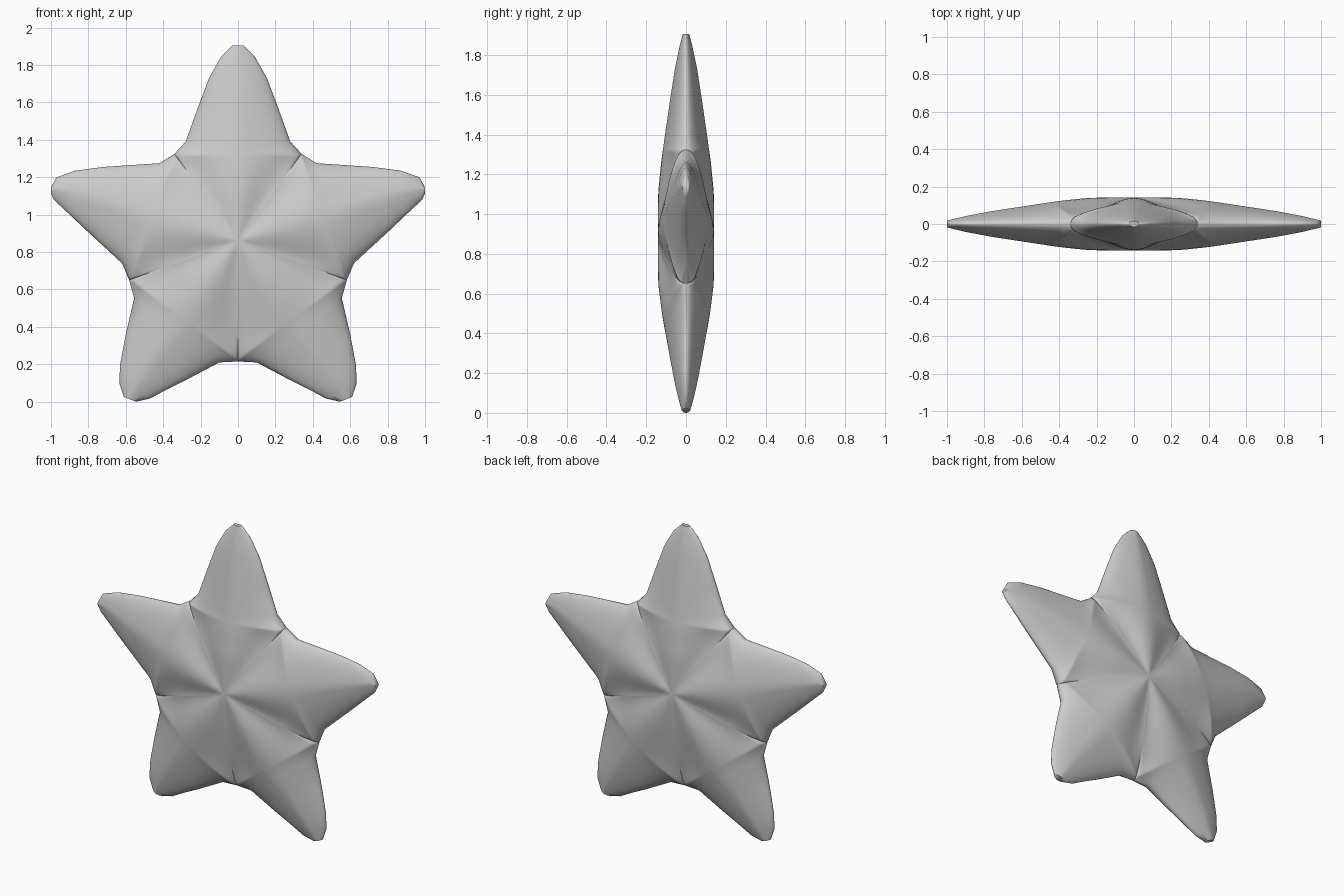
import bpy, bmesh, math

if "Cube" in bpy.data.objects:
    bpy.data.objects.remove(bpy.data.objects["Cube"])

CZ = 0.86       # height of the star's centre
DEPTH = 0.142   # half thickness at the centre
COLS = 20       # samples across each arm
BODY = 12       # rows from the centre to the valleys

# outline of each arm from valley to tip: (one side, other side)
top_side = [(0.34, 1.325), (0.28, 1.39), (0.215, 1.57), (0.155, 1.73), (0.09, 1.845), (0.03, 1.905)]
right_arm = ([(0.34, 1.325), (0.42, 1.275), (0.72, 1.255), (0.87, 1.235), (0.97, 1.20), (0.998, 1.15)],
             [(0.582, 0.65), (0.62, 0.74), (0.81, 0.915), (0.91, 1.01), (0.985, 1.08), (1.0, 1.115)])
leg = ([(0.582, 0.65), (0.555, 0.555), (0.60, 0.36), (0.63, 0.20), (0.635, 0.10), (0.61, 0.025)],
       [(0.0, 0.215), (0.10, 0.21), (0.27, 0.12), (0.39, 0.06), (0.47, 0.017), (0.545, 0.0)])


def flip(side):
    return [(-x, z) for x, z in side]


arms = [(top_side, flip(top_side)), right_arm, leg]
arms += [(flip(a), flip(b)) for a, b in arms[1:]]

# ridge height against distance from the centre
RIDGE = [(0, DEPTH), (0.25, 0.14), (0.4, 0.125), (0.6, 0.097), (0.85, 0.06), (0.97, 0.036), (1.06, 0.012)]


def ridge(r):
    for (r0, h0), (r1, h1) in zip(RIDGE, RIDGE[1:]):
        if r <= r1:
            return h0 + (h1 - h0) * (r - r0) / (r1 - r0)
    return RIDGE[-1][1]


def slope(t, flat):
    # sloping side with a rounded rim
    t = min(1, abs(t))
    return flat * (1 - t) + (1 - flat) * math.sqrt(1 - t * t)


bm = bmesh.new()


def add_arm(a, b, sign):
    # wedge from the centre to the valleys, then the arm itself
    rows = []
    for k in range(BODY):
        f = math.sin(k / BODY * math.pi / 2)
        ends = [(p[0] * f, CZ + (p[1] - CZ) * f) for p in (a[0], b[0])]
        rows.append((ends[0], ends[1], DEPTH * slope(f, 0.45), f ** 6))
    rows += [(p, q, 0.0, 1.0) for p, q in zip(a, b)]
    grid = []
    for p, q, edge, w in rows:
        mx, mz = (p[0] + q[0]) / 2, (p[1] + q[1]) / 2
        top = max(ridge(math.hypot(mx, mz - CZ)), edge)
        line = []
        for c in range(COLS + 1):
            t = -math.cos(math.pi * c / COLS)
            # soft valley near the centre, rounded rim further out
            s = (1 - w) * math.cos(t * math.pi / 2) ** 2 + w * slope(t, 0.3)
            h = edge + (top - edge) * s
            line.append(bm.verts.new((mx + (q[0] - p[0]) / 2 * t, sign * h,
                                      mz + (q[1] - p[1]) / 2 * t)))
        grid.append(line)
    for r0, r1 in zip(grid, grid[1:]):
        for c in range(COLS):
            bm.faces.new((r0[c], r0[c + 1], r1[c + 1], r1[c]))


for a, b in arms:
    for sign in (-1, 1):
        add_arm(a, b, sign)

# weld the sectors, close the small tips
bmesh.ops.remove_doubles(bm, verts=bm.verts[:], dist=0.0006)
bmesh.ops.holes_fill(bm, edges=[e for e in bm.edges if e.is_boundary], sides=0)
bmesh.ops.recalc_face_normals(bm, faces=bm.faces[:])

mesh = bpy.data.meshes.new("star")
bm.to_mesh(mesh)
bm.free()
star = bpy.data.objects.new("star", mesh)
bpy.context.collection.objects.link(star)
bpy.context.view_layer.objects.active = star
star.select_set(True)
bpy.ops.object.shade_smooth_by_angle(angle=math.radians(60))
